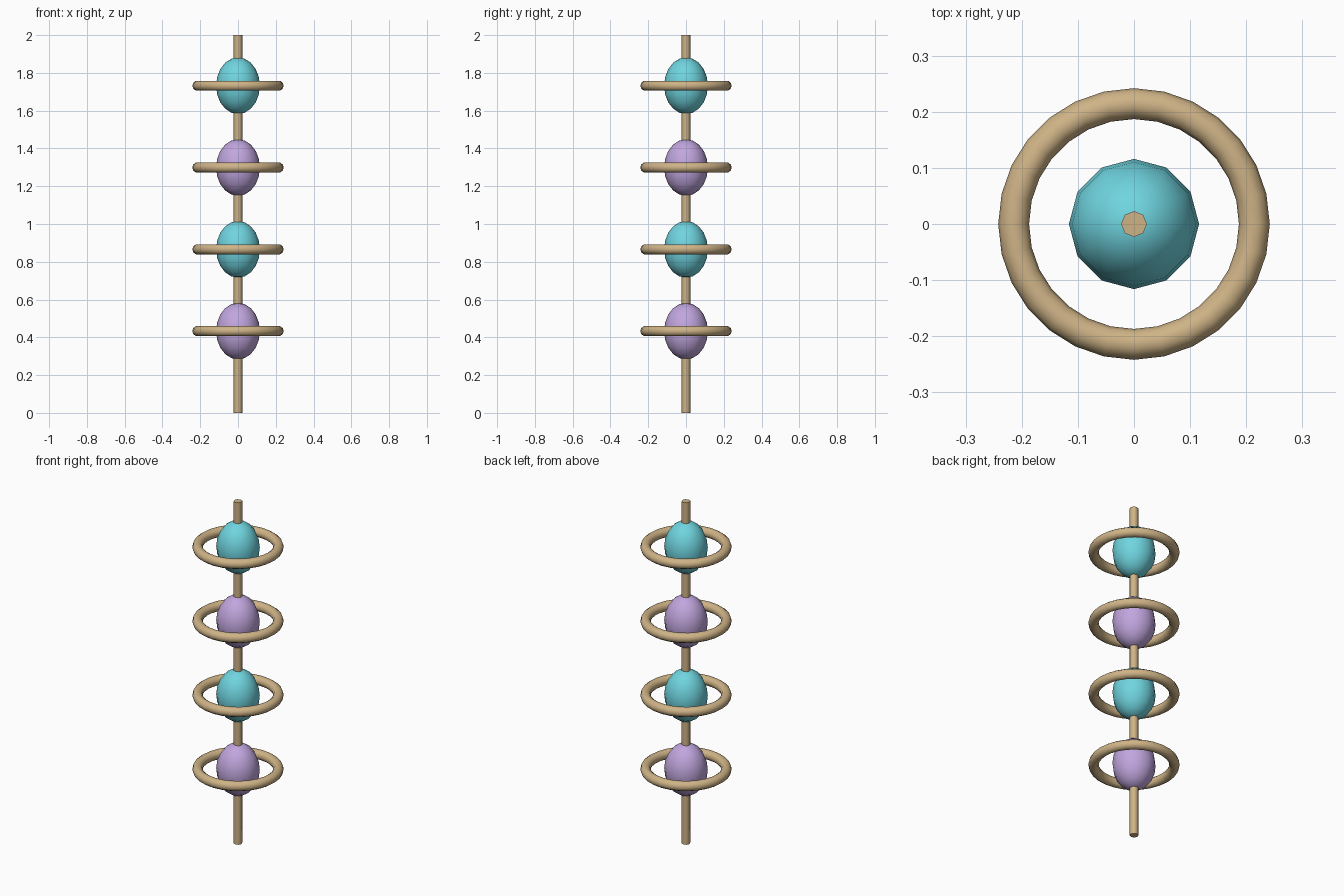
import bpy
from math import radians

if "Cube" in bpy.data.objects:
    bpy.data.objects.remove(bpy.data.objects["Cube"])


def material(name, rgb):
    m = bpy.data.materials.new(name)
    m.diffuse_color = (*rgb, 1)
    m.use_nodes = True
    m.node_tree.nodes["Principled BSDF"].inputs["Base Color"].default_value = m.diffuse_color
    return m


TAN = material("tan", (0.62, 0.45, 0.24))
TEAL = material("teal", (0.16, 0.66, 0.74))
LILAC = material("lilac", (0.53, 0.38, 0.73))


def finish(name, mat, angle):
    ob = bpy.context.object
    ob.name = name
    ob.data.materials.append(mat)
    bpy.ops.object.transform_apply(location=False, rotation=False, scale=True)
    bpy.ops.object.shade_smooth_by_angle(angle=radians(angle))


# Central pole
bpy.ops.mesh.primitive_cylinder_add(vertices=8, radius=0.023, depth=2, location=(0, 0, 1))
finish("pole", TAN, 60)

# Four egg-shaped beads, each circled by a floating ring
for i in range(4):
    z = 0.433 * (i + 1)
    bpy.ops.mesh.primitive_uv_sphere_add(segments=12, ring_count=10, radius=1, location=(0, 0, z))
    bpy.context.object.scale = (0.116, 0.116, 0.15)
    finish(f"bead_{i + 1}", TEAL if i % 2 else LILAC, 80)

    bpy.ops.mesh.primitive_torus_add(major_segments=28, minor_segments=10,
                                     major_radius=0.2145, minor_radius=0.0275,
                                     location=(0, 0, z))
    finish(f"ring_{i + 1}", TAN, 80)
